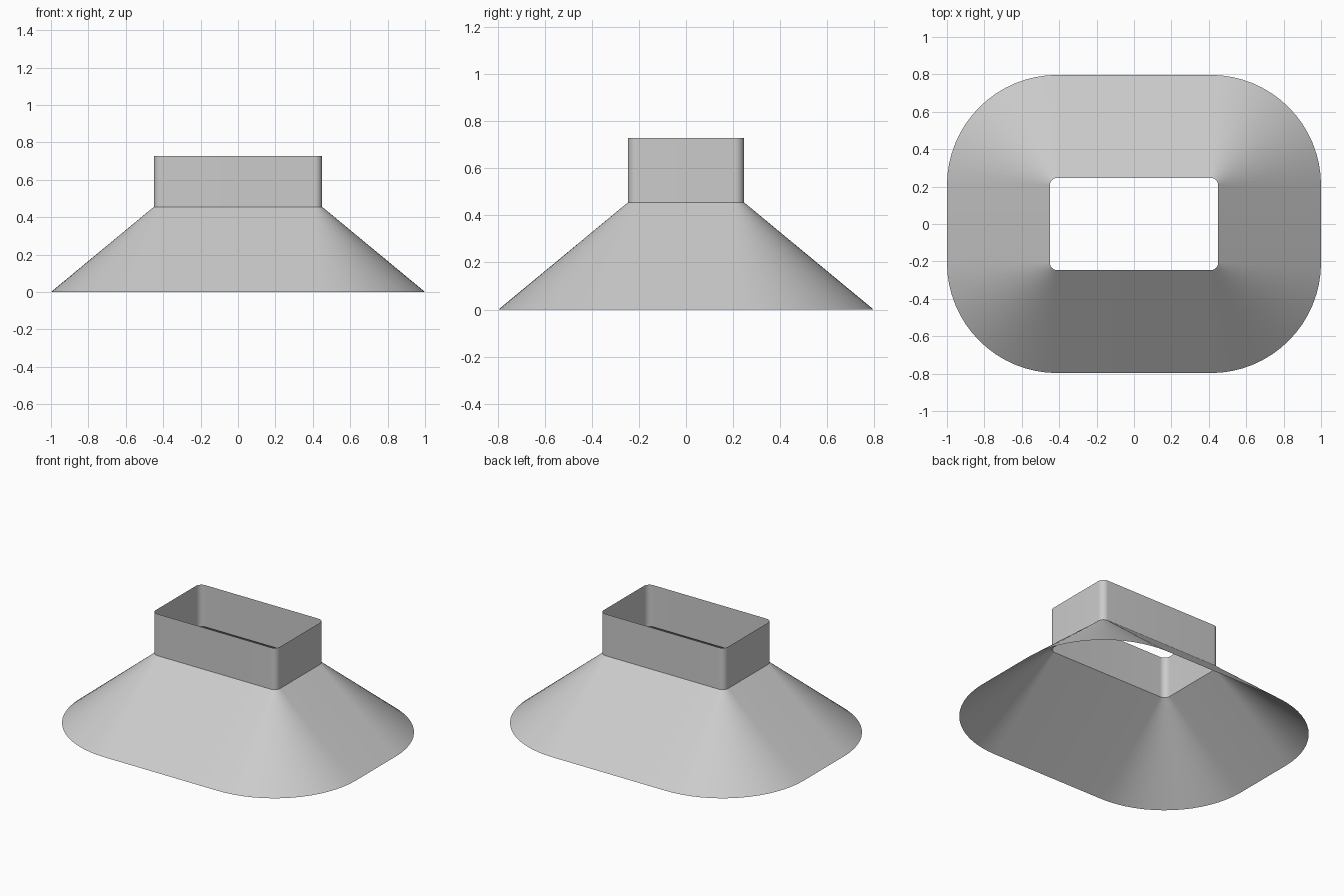
import bpy
import bmesh
from math import cos, sin, pi, radians

cube = bpy.data.objects.get("Cube")
if cube:
    bpy.data.objects.remove(cube, do_unlink=True)

# Corner centres are shared by every outline; only the corner radius changes
CENTRE_X, CENTRE_Y = 0.41, 0.207
NECK_RADIUS, RIM_RADIUS = 0.04, 0.59
NECK_Z, TOP_Z = 0.455, 0.728
STEPS = 16

grey = bpy.data.materials.new("light grey")
grey.use_nodes = True
colour = (0.6, 0.6, 0.6, 1)
grey.diffuse_color = colour
grey.node_tree.nodes["Principled BSDF"].inputs["Base Color"].default_value = colour


def rounded_outline(radius, z):
    """Rounded rectangle as a counter-clockwise list of points."""
    points = []
    for corner, (sx, sy) in enumerate([(1, 1), (-1, 1), (-1, -1), (1, -1)]):
        for i in range(STEPS + 1):
            a = (corner + i / STEPS) * pi / 2
            points.append((sx * CENTRE_X + radius * cos(a),
                           sy * CENTRE_Y + radius * sin(a), z))
    return points


def open_sleeve(name, lower, upper):
    """Thin open wall between two outlines."""
    bm = bmesh.new()
    low = [bm.verts.new(p) for p in lower]
    high = [bm.verts.new(p) for p in upper]
    for i in range(len(low)):
        j = (i + 1) % len(low)
        bm.faces.new((low[i], low[j], high[j], high[i]))
    mesh = bpy.data.meshes.new(name)
    bm.to_mesh(mesh)
    bm.free()
    mesh.materials.append(grey)
    obj = bpy.data.objects.new(name, mesh)
    bpy.context.collection.objects.link(obj)
    bpy.ops.object.select_all(action="DESELECT")
    obj.select_set(True)
    bpy.context.view_layer.objects.active = obj
    bpy.ops.object.shade_smooth_by_angle(angle=radians(30))
    return obj


# Flared skirt, open at the bottom
open_sleeve("flared_skirt", rounded_outline(RIM_RADIUS, 0),
            rounded_outline(NECK_RADIUS, NECK_Z))

# Straight collar, open at the top
open_sleeve("straight_collar", rounded_outline(NECK_RADIUS, NECK_Z),
            rounded_outline(NECK_RADIUS, TOP_Z))
